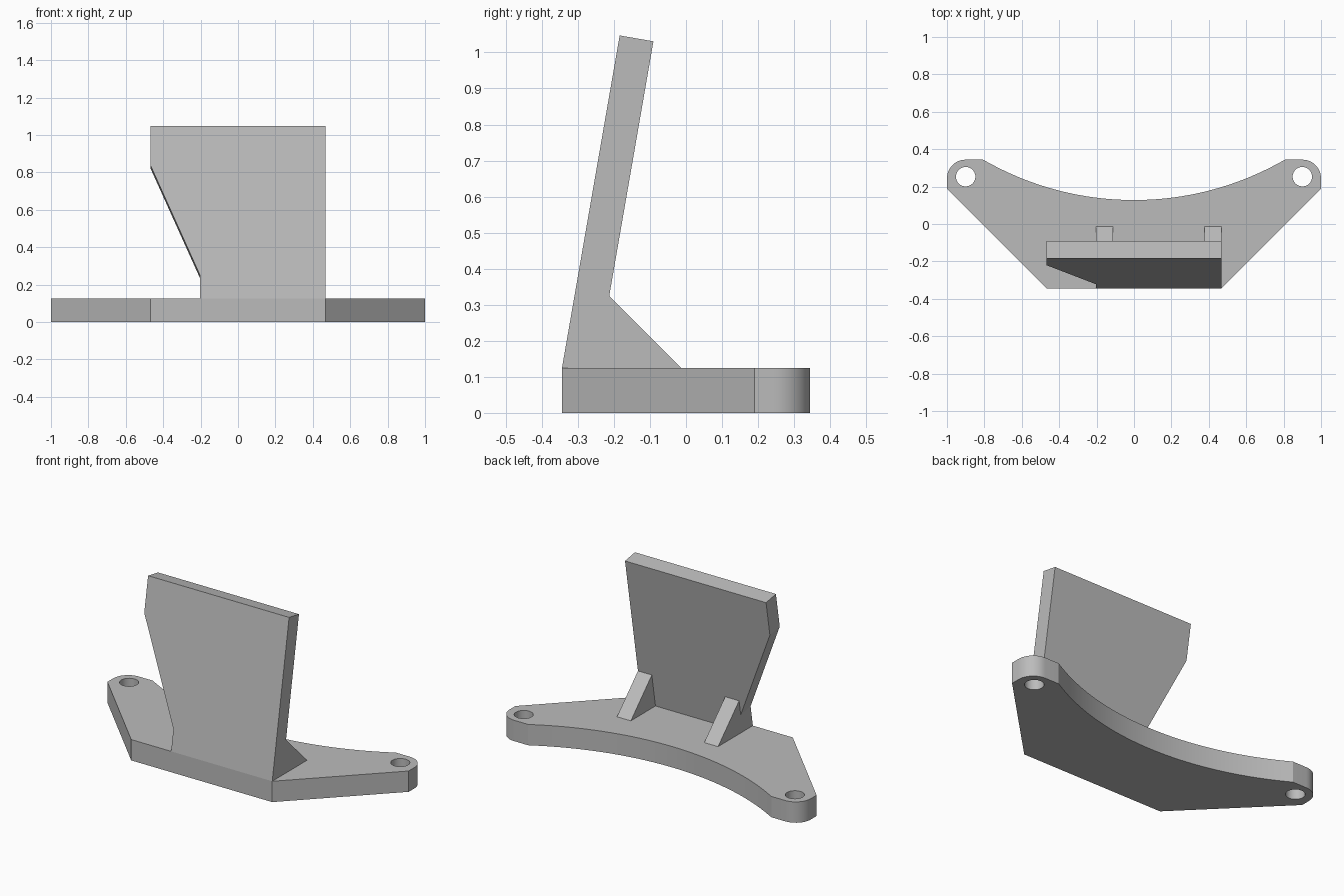
import bpy, bmesh, math
from mathutils import Vector

cube = bpy.data.objects.get("Cube")
if cube:
    bpy.data.objects.remove(cube, do_unlink=True)

grey = bpy.data.materials.new("plain grey")
grey.use_nodes = True
COLOUR = (0.5, 0.5, 0.5, 1)
grey.diffuse_color = COLOUR
grey.node_tree.nodes["Principled BSDF"].inputs["Base Color"].default_value = COLOUR


def prism(name, outline, offset):
    """Extrude a closed outline of 3D points along an offset."""
    bm = bmesh.new()
    face = bm.faces.new([bm.verts.new(p) for p in outline])
    grown = bmesh.ops.extrude_face_region(bm, geom=[face])["geom"]
    verts = [v for v in grown if isinstance(v, bmesh.types.BMVert)]
    bmesh.ops.translate(bm, verts=verts, vec=offset)
    bmesh.ops.recalc_face_normals(bm, faces=bm.faces)
    mesh = bpy.data.meshes.new(name)
    bm.to_mesh(mesh)
    bm.free()
    mesh.materials.append(grey)
    obj = bpy.data.objects.new(name, mesh)
    bpy.context.collection.objects.link(obj)
    return obj


def arc(cx, cy, r, start, end, steps):
    angles = [start + (end - start) * i / steps for i in range(steps + 1)]
    return [(cx + r * math.cos(a), cy + r * math.sin(a)) for a in angles]


BASE_H = 0.125
FRONT, BACK = -0.344, 0.344
HALF = 0.468

# Base: angled front, rounded ears, concave back edge
ear = arc(0.9, BACK - 0.1, 0.1, 0, math.pi / 2, 12)
right_side = [(HALF, FRONT), (1, 0.19)] + ear
radius, low = 1.613, 0.128
sweep = math.asin(0.808 / radius)
hollow = arc(0, low + radius, radius, -math.pi / 2 + sweep, -math.pi / 2 - sweep, 40)
hollow[0], hollow[-1] = (0.808, BACK), (-0.808, BACK)
outline = right_side + hollow + [(-x, y) for x, y in reversed(right_side)]
base = prism("base", [(x, y, 0) for x, y in outline], (0, 0, BASE_H))

# Bolt holes through both ears
for side, label in ((1, "left"), (-1, "right")):
    circle = arc(side * 0.9, 0.253, 0.052, 0, math.tau, 32)[:-1]
    cutter = prism(label + "_hole_cutter", [(x, y, -0.1) for x, y in circle], (0, 0, 0.4))
    cutter.hide_render = True
    cutter.hide_set(True)
    cut = base.modifiers.new(label + "_hole", "BOOLEAN")
    cut.operation = "DIFFERENCE"
    cut.solver = "EXACT"
    cut.object = cutter

# Bake the holes in and drop the cutters
bpy.context.view_layer.objects.active = base
base.select_set(True)
for mod in list(base.modifiers):
    helper = mod.object
    bpy.ops.object.modifier_apply(modifier=mod.name)
    bpy.data.objects.remove(helper, do_unlink=True)
bpy.ops.object.shade_smooth_by_angle(angle=math.radians(25))

# Leaning plate, with its lower right corner cut away
TOP = 1.047
slope = (-0.184 - FRONT) / (TOP - BASE_H)
normal = Vector((0, 1, -slope)).normalized() * 0.095
profile = [(-0.203, BASE_H), (HALF, BASE_H), (HALF, TOP), (-HALF, TOP),
           (-HALF, 0.838), (-0.203, 0.25)]
prism("upright_plate",
      [(x, FRONT + slope * (z - BASE_H), z) for x, z in profile], normal)

# Triangular ribs behind the plate
for name, x in (("left_rib", HALF - 0.092), ("right_rib", -0.203)):
    side = [(-0.25, BASE_H), (-0.014, BASE_H), (-0.216, 0.327)]
    prism(name, [(x, y, z) for y, z in side], (0.092, 0, 0))
